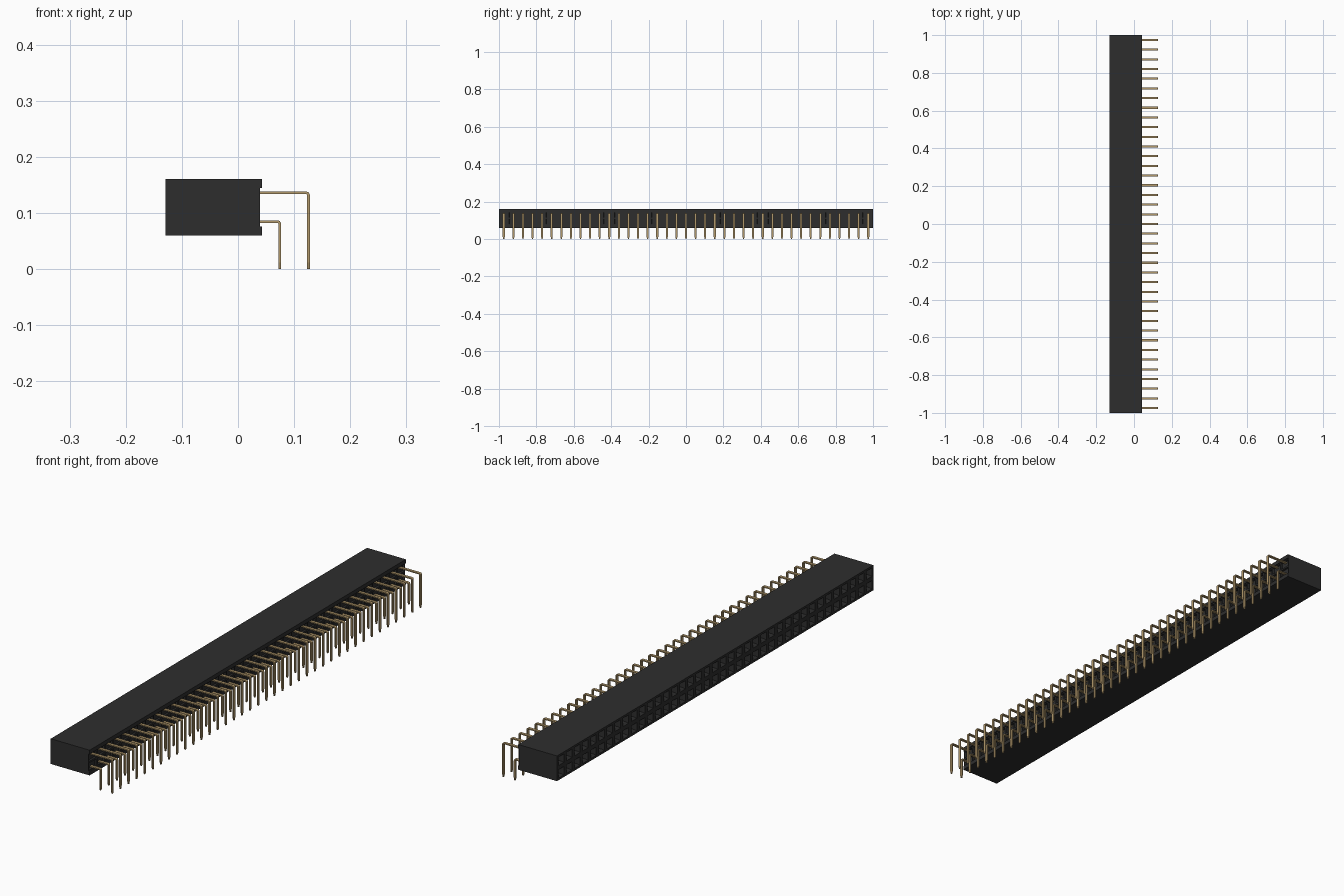
import bpy, bmesh
from math import sin, cos, pi

if "Cube" in bpy.data.objects:
    bpy.data.objects.remove(bpy.data.objects["Cube"])

COUNT = 39
PITCH = 2 / COUNT
X_BACK, X_FRONT, X_RECESS = -0.129, 0.043, 0.039
Z_LOW, Z_MID, Z_HIGH = 0.06, 0.1105, 0.161
RECESS_HALF = 0.0345


def make_material(name, rgb, roughness):
    mat = bpy.data.materials.new(name)
    mat.use_nodes = True
    mat.diffuse_color = (*rgb, 1)
    bsdf = mat.node_tree.nodes["Principled BSDF"]
    bsdf.inputs["Base Color"].default_value = (*rgb, 1)
    bsdf.inputs["Roughness"].default_value = roughness
    return mat


def finish(bm, name, mat):
    bmesh.ops.recalc_face_normals(bm, faces=bm.faces)
    mesh = bpy.data.meshes.new(name)
    bm.to_mesh(mesh)
    bm.free()
    mesh.materials.append(mat)
    obj = bpy.data.objects.new(name, mesh)
    bpy.context.collection.objects.link(obj)
    return obj


black = make_material("black plastic", (0.027, 0.027, 0.027), 0.6)
gold = make_material("pale gold", (0.45, 0.32, 0.15), 0.5)


# Housing: a recessed profile swept along y, one segment per contact pair
def build_housing():
    bm = bmesh.new()
    r = RECESS_HALF
    profile = [(X_BACK, Z_LOW), (X_FRONT, Z_LOW), (X_FRONT, Z_MID - r),
               (X_RECESS, Z_MID - r), (X_RECESS, Z_MID), (X_RECESS, Z_MID + r),
               (X_FRONT, Z_MID + r), (X_FRONT, Z_HIGH), (X_BACK, Z_HIGH),
               (X_BACK, Z_MID)]
    rings = [[bm.verts.new((x, -1 + i * PITCH, z)) for x, z in profile]
             for i in range(COUNT + 1)]
    n = len(profile)
    for a, b in zip(rings, rings[1:]):
        for j in range(n):
            k = (j + 1) % n
            bm.faces.new((a[j], a[k], b[k], b[j]))
    bm.faces.new(rings[0])
    bm.faces.new(rings[-1])
    bmesh.ops.recalc_face_normals(bm, faces=bm.faces)

    def faces_at(x):
        return [f for f in bm.faces
                if abs(f.normal.x) > 0.9 and all(abs(v.co.x - x) < 1e-5 for v in f.verts)]

    # Sockets with a tapered lead-in, then a straight bore
    sockets = faces_at(X_BACK)
    pockets = faces_at(X_RECESS)
    for width, depth in ((0.012, 0), (0.007, -0.008), (0.0005, -0.06)):
        bmesh.ops.inset_individual(bm, faces=sockets, thickness=width, depth=depth)
    # Shallow pockets around the pin roots
    for width, depth in ((0.005, 0), (0.0005, -0.008)):
        bmesh.ops.inset_individual(bm, faces=pockets, thickness=width, depth=depth)
    return finish(bm, "connector_housing", black)


# Pins: flat strips bent down through a right angle, with narrowed tips
def build_pins(name, x_leg, z_arm):
    half_t, half_w, bend = 0.0023, 0.0055, 0.004
    tip = 0.012
    path = [(0.025, z_arm, 0, 1, 1)]
    for i in range(5):
        a = pi / 2 * (1 - i / 4)
        path.append((x_leg - bend + bend * cos(a), z_arm - bend + bend * sin(a),
                     cos(a), sin(a), 1))
    path += [(x_leg, tip, 1, 0, 1), (x_leg, 0, 1, 0, 0.45)]
    bm = bmesh.new()
    for i in range(COUNT):
        y = -1 + (i + 0.5) * PITCH
        rings = []
        for x, z, nx, nz, w in path:
            rings.append([bm.verts.new((x + s * half_t * nx, y + t * half_w * w,
                                        z + s * half_t * nz))
                          for s, t in ((-1, -1), (1, -1), (1, 1), (-1, 1))])
        for a, b in zip(rings, rings[1:]):
            for j in range(4):
                k = (j + 1) % 4
                bm.faces.new((a[j], a[k], b[k], b[j]))
        bm.faces.new(rings[0])
        bm.faces.new(rings[-1])
    return finish(bm, name, gold)


build_housing()
build_pins("upper_row_pins", 0.1257, 0.136)
build_pins("lower_row_pins", 0.0744, 0.0847)
